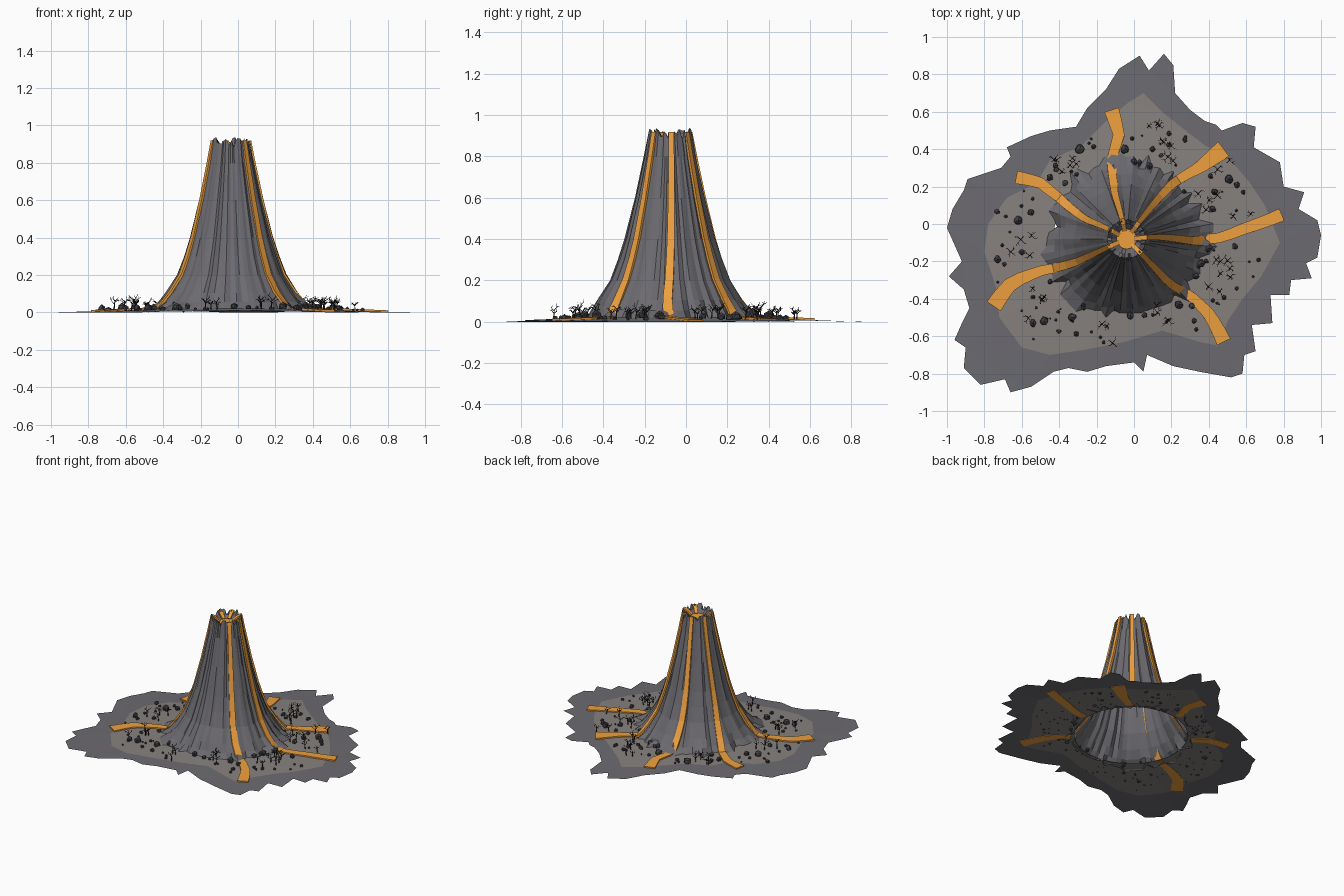
import bpy, bmesh, math, random
from mathutils import Vector

if "Cube" in bpy.data.objects:
    bpy.data.objects.remove(bpy.data.objects["Cube"])

random.seed(7)
CX, CY = -0.04, -0.08


def material(name, rgb):
    m = bpy.data.materials.new(name)
    m.diffuse_color = (*rgb, 1)
    m.use_nodes = True
    m.node_tree.nodes["Principled BSDF"].inputs["Base Color"].default_value = m.diffuse_color
    return m


STONE = material("stone", (0.15, 0.145, 0.16))
ASH = material("ash", (0.24, 0.22, 0.21))
DARK = material("dark_rock", (0.05, 0.05, 0.06))
WOOD = material("charred_wood", (0.025, 0.022, 0.022))
LAVA = material("lava", (0.85, 0.35, 0.05))


def finish(bm, name, mat):
    me = bpy.data.meshes.new(name)
    bm.to_mesh(me)
    bm.free()
    ob = bpy.data.objects.new(name, me)
    me.materials.append(mat)
    bpy.context.collection.objects.link(ob)
    return ob


def radius(x, y):
    return math.hypot(x - CX, y - CY)


def ground_z(x, y):
    return max(0, 0.02 * (1 - (radius(x, y) - 0.4) / 0.5))


def lerp_table(table, v):
    for (a, fa), (b, fb) in zip(table, table[1:]):
        if v <= b:
            return fa + (fb - fa) * (v - a) / (b - a)
    return table[-1][1]


# Ground sheets: jagged outlines with a hole in the middle
OUTER = [(1, -.06), (.98, .02), (.88, .08), (.91, .17), (.80, .20), (.78, .33), (.64, .41), (.65, .52),
         (.58, .54), (.47, .50), (.44, .53), (.38, .55), (.30, .61), (.22, .70), (.21, .85), (.16, .91),
         (.08, .82), (.03, .90), (-.08, .83), (-.15, .72), (-.25, .62), (-.31, .52), (-.45, .50),
         (-.55, .47), (-.68, .41), (-.66, .36), (-.71, .30), (-.89, .24), (-.91, .18), (-.97, .08),
         (-1, -.02), (-.92, -.2), (-.99, -.28), (-.91, -.35), (-.88, -.45), (-.92, -.53), (-.96, -.62),
         (-.9, -.66), (-.91, -.77), (-.82, -.86), (-.69, -.83), (-.66, -.9), (-.55, -.87), (-.43, -.79),
         (-.35, -.77), (-.25, -.79), (-.15, -.76), (0, -.74), (.05, -.79), (.07, -.70), (.21, -.76),
         (.35, -.79), (.52, -.82), (.58, -.80), (.59, -.70), (.65, -.68), (.63, -.54), (.74, -.53),
         (.73, -.38), (.83, -.38), (.84, -.30), (.95, -.29), (.92, -.21), (.98, -.18)]
INNER = [(.78, -.1), (.70, .1), (.62, .22), (.5, .36), (.38, .42), (.25, .52), (.15, .6), (.05, .70),
         (-.03, .65), (-.15, .55), (-.28, .42), (-.45, .34), (-.52, .22), (-.68, .14), (-.78, 0),
         (-.80, -.15), (-.74, -.33), (-.72, -.5), (-.60, -.66), (-.45, -.70), (-.25, -.67),
         (-.05, -.63), (.15, -.57), (.35, -.63), (.45, -.65), (.50, -.52), (.58, -.4), (.68, -.28)]
HOLE = [(CX + .39 * math.cos(i * math.tau / 40), CY + .39 * math.sin(i * math.tau / 40)) for i in range(40)]


def sheet(name, outer, hole, mat):
    bm = bmesh.new()
    edges = []
    for loop in (outer, hole):
        vs = [bm.verts.new((x, y, ground_z(x, y))) for x, y in loop]
        edges += [bm.edges.new((vs[i - 1], vs[i])) for i in range(len(vs))]
    bmesh.ops.triangle_fill(bm, edges=edges, use_beauty=True, use_dissolve=False)
    for f in bm.faces:
        f.normal_update()
        if f.normal.z < 0:
            f.normal_flip()
    return finish(bm, name, mat)


sheet("outer_ground", OUTER, INNER, STONE)
sheet("ash_ground", INNER, HOLE, ASH)

# Volcano cone: fluted rings, jagged rim, crater wall turning inward
PROFILE = [(.44, .012), (.385, .055), (.345, .105), (.285, .2), (.247, .3), (.215, .4), (.165, .6),
           (.122, .8), (.102, .91), (.08, .895), (.05, .86), (.04, .84)]
N = 72
flute = [random.uniform(-.035, .035) for _ in range(N)]
foot = [random.uniform(-.05, .05) for _ in range(N)]
tooth = [random.uniform(-.025, .025) for _ in range(N)]
bm = bmesh.new()
rings = []
for k, (r, z) in enumerate(PROFILE):
    ring = []
    for i in range(N):
        a = math.tau * i / N
        rr = r * (1 + flute[i] + random.uniform(-.01, .01)) + (foot[i] if k == 0 else foot[i] * .3 if k == 1 else 0)
        zz = z + (tooth[i] + .01 * math.sin(5 * a) if k == 8 else 0)
        ring.append(bm.verts.new((CX + rr * math.cos(a), CY + rr * math.sin(a), zz)))
    rings.append(ring)
for lo, hi in zip(rings, rings[1:]):
    for i in range(N):
        bm.faces.new((lo[i - 1], lo[i], hi[i], hi[i - 1]))
finish(bm, "volcano_cone", STONE)

# Lava pool in the crater
bm = bmesh.new()
bmesh.ops.create_circle(bm, cap_ends=True, segments=12, radius=.055)
bmesh.ops.translate(bm, verts=bm.verts, vec=(CX, CY, .875))
finish(bm, "lava_pool", LAVA)

# Lava streams: plan paths draped down the cone and over the ground
STREAMS = [[(.1, -.07), (.3, -.09), (.45, -.075), (.6, -.02), (.79, .05)],
           [(.02, 0), (.1, .1), (.2, .21), (.35, .30), (.48, .40)],
           [(-.06, .01), (-.1, .15), (-.12, .33), (-.08, .47), (-.12, .61)],
           [(-.13, -.03), (-.25, .02), (-.4, .14), (-.5, .22), (-.63, .25)],
           [(-.13, -.12), (-.3, -.2), (-.5, -.25), (-.65, -.31), (-.75, -.44)],
           [(.05, -.17), (.18, -.31), (.3, -.38), (.4, -.48), (.48, -.63)]]
END_W = [.07, .10, .08, .07, .09, .08]
SLOPE = sorted(PROFILE[:9])
for n, (path, wide) in enumerate(zip(STREAMS, END_W)):
    table = [(radius(x, y), math.atan2(y - CY, x - CX) % math.tau) for x, y in path]
    base = table[-1][1]
    table = [(r, base + (a - base + math.pi) % math.tau - math.pi) for r, a in table]
    table.insert(0, (0, table[0][1]))
    r_end = table[-1][0]
    samples = [(.045, .878), (.085, .905)] + [(r + .005, z + .004) for r, z in SLOPE[:-1]]
    samples += [(.42 + (r_end - .42) * i / 6, None) for i in range(7)]
    pts = []
    for r, z in samples:
        a = lerp_table(table, r)
        x, y = CX + r * math.cos(a), CY + r * math.sin(a)
        pts.append(Vector((x, y, ground_z(x, y) + .003 if z is None else z)))
    bm = bmesh.new()
    rows = []
    for i, p in enumerate(pts):
        d = pts[min(i + 1, len(pts) - 1)] - pts[max(i - 1, 0)]
        side = Vector((-d.y, d.x, 0)).normalized()
        w = lerp_table([(0, .02), (.1, .026), (.3, .042), (.5, .055), (r_end, wide)], samples[i][0])
        rows.append([bm.verts.new(p + side * w * s) for s in (-.5, .5)])
    for a, b in zip(rows, rows[1:]):
        bm.faces.new((a[0], b[0], b[1], a[1]))
    ob = finish(bm, f"lava_stream_{n + 1}", LAVA)
    mod = ob.modifiers.new("thickness", 'SOLIDIFY')
    mod.thickness, mod.offset = .012, 0


def clear_of_lava(x, y):
    for path in STREAMS:
        for (ax, ay), (bx, by) in zip(path, path[1:]):
            a, d = Vector((ax, ay)), Vector((bx - ax, by - ay))
            t = min(1, max(0, (Vector((x, y)) - a).dot(d) / d.length_squared))
            if (a + d * t - Vector((x, y))).length < .06:
                return False
    return True


def in_ash(x, y):
    inside = False
    for (ax, ay), (bx, by) in zip(INNER, INNER[1:] + INNER[:1]):
        if (ay > y) != (by > y) and x < ax + (y - ay) * (bx - ax) / (by - ay):
            inside = not inside
    return inside and radius(x, y) > .37


# Boulders: placed large ones plus scattered small ones
ROCKS = [(-.29, .40, .028), (-.05, .40, .025), (0, .33, .022), (.08, .31, .022), (.1, .4, .018),
         (-.62, .02, .025), (-.55, .06, .02), (-.73, -.19, .022), (-.48, -.52, .026), (-.54, -.53, .022),
         (-.33, -.50, .024), (-.27, -.43, .02), (-.02, -.49, .022), (.24, -.43, .024), (.31, -.44, .018),
         (.51, .24, .025), (.55, .21, .018), (.43, .17, .02), (.42, .08, .02), (.36, -.21, .024),
         (.40, -.13, .022), (.33, -.28, .02), (.54, -.12, .018), (-.45, .25, .02), (-.37, .22, .018)]
while len(ROCKS) < 100:
    x, y = random.uniform(-.75, .72), random.uniform(-.65, .65)
    if in_ash(x, y) and clear_of_lava(x, y):
        ROCKS.append((x, y, random.uniform(.006, .017)))
bm = bmesh.new()
for x, y, s in ROCKS:
    vs = bmesh.ops.create_icosphere(bm, subdivisions=1, radius=s)["verts"]
    for v in vs:
        v.co *= random.uniform(.8, 1.15)
        v.co += Vector((x, y, ground_z(x, y) + s * .55))
finish(bm, "boulders", DARK)


# Dead trees: forked tapering sticks in loose clusters
def branch(bm, p, d, length, r, depth):
    q = p + d * length
    u = d.orthogonal().normalized()
    v = d.cross(u)
    rows = [[bm.verts.new(c + (u * math.cos(a) + v * math.sin(a)) * w) for a in (0, 2.09, 4.19)]
            for c, w in ((p, r), (q, r * .45))]
    for i in range(3):
        bm.faces.new((rows[0][i - 1], rows[0][i], rows[1][i], rows[1][i - 1]))
    if depth:
        for i in range(4 if depth == 2 else 2):
            a = i * 1.6 + random.uniform(0, 6.3) * (depth == 1)
            nd = (d * .55 + u * math.cos(a) + v * math.sin(a) + Vector((0, 0, .2))).normalized()
            branch(bm, p.lerp(q, random.uniform(.6, 1)), nd, length * random.uniform(.45, .65), r * .6, depth - 1)


GROVES = [(-.25, .30), (-.35, .3), (.45, .4), (.2, .38), (.15, .5), (.5, -.2), (.42, .12), (.6, 0),
          (-.62, -.28), (-.6, -.1), (.12, -.5), (-.12, -.58), (-.55, -.45), (.45, -.3), (.38, .3)]
bm = bmesh.new()
for gx, gy in GROVES:
    for _ in range(4):
        x, y = gx + random.uniform(-.08, .08), gy + random.uniform(-.07, .07)
        if in_ash(x, y) and clear_of_lava(x, y):
            lean = Vector((random.uniform(-.15, .15), random.uniform(-.15, .15), 1)).normalized()
            branch(bm, Vector((x, y, ground_z(x, y) - .003)), lean, random.uniform(.035, .058), .0045, 2)
finish(bm, "dead_trees", WOOD)
